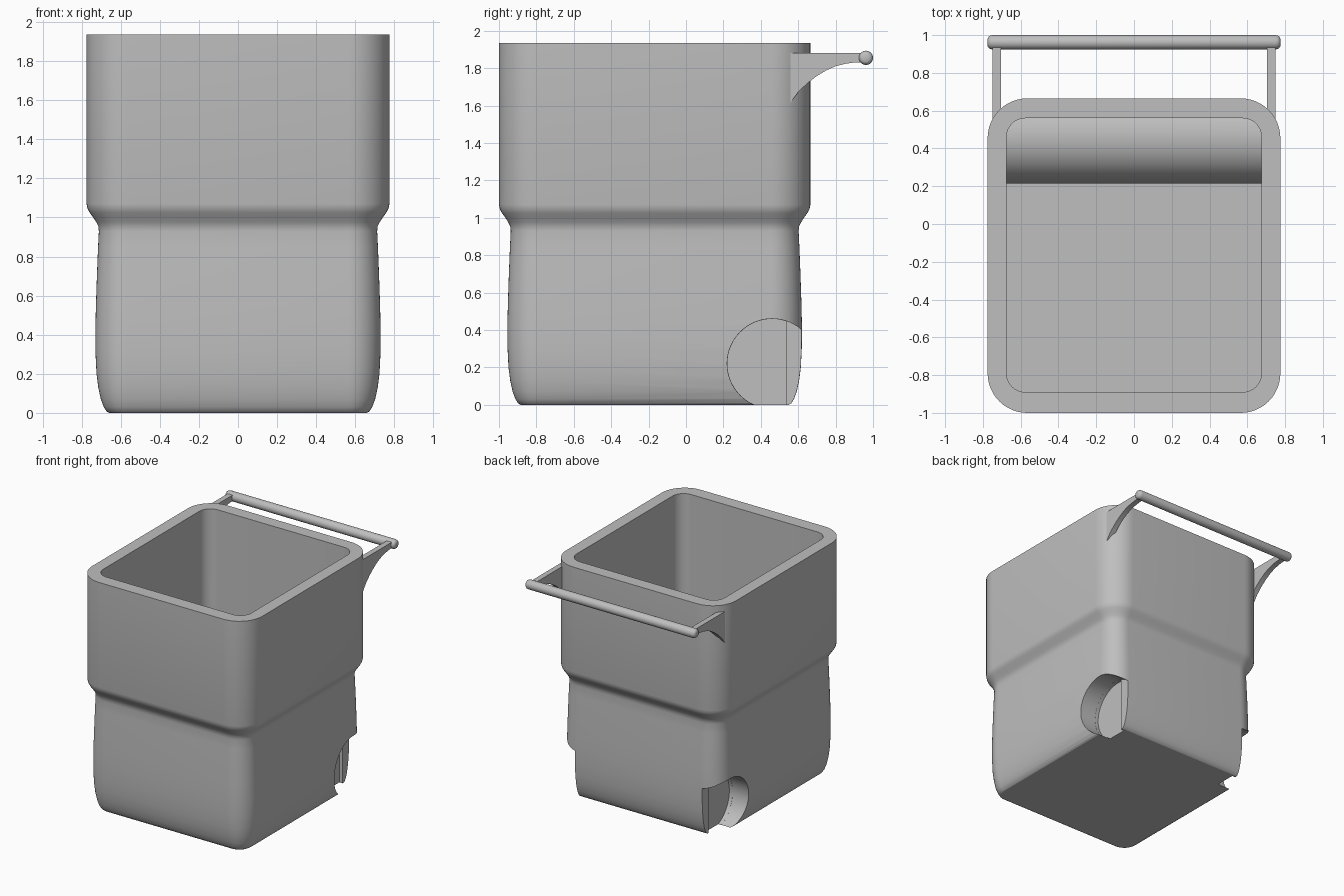
import bpy, bmesh, math

cube = bpy.data.objects.get("Cube")
if cube:
    bpy.data.objects.remove(cube)

grey = bpy.data.materials.new("plain grey")
grey.use_nodes = True
grey.diffuse_color = (0.52, 0.52, 0.52, 1)
grey.node_tree.nodes["Principled BSDF"].inputs["Base Color"].default_value = (0.52, 0.52, 0.52, 1)


def make_object(name, bm):
    bmesh.ops.recalc_face_normals(bm, faces=bm.faces[:])
    mesh = bpy.data.meshes.new(name)
    bm.to_mesh(mesh)
    bm.free()
    mesh.materials.append(grey)
    ob = bpy.data.objects.new(name, mesh)
    bpy.context.scene.collection.objects.link(ob)
    return ob


def activate(ob):
    bpy.ops.object.select_all(action='DESELECT')
    ob.select_set(True)
    bpy.context.view_layer.objects.active = ob


def smooth(ob, angle=30):
    activate(ob)
    bpy.ops.object.shade_smooth_by_angle(angle=math.radians(angle))


def combine(ob, other, operation):
    """Apply a boolean and discard the helper."""
    mod = ob.modifiers.new("join", 'BOOLEAN')
    mod.object, mod.operation, mod.solver = other, operation, 'EXACT'
    activate(ob)
    bpy.ops.object.modifier_apply(modifier=mod.name)
    bpy.data.objects.remove(other)


def rounded_rect(hx, y0, y1, r, z, steps=12):
    pts = []
    for cx, cy, start in ((hx - r, y1 - r, 0), (r - hx, y1 - r, 90),
                          (r - hx, y0 + r, 180), (hx - r, y0 + r, 270)):
        for i in range(steps + 1):
            a = math.radians(start + 90 * i / steps)
            pts.append((cx + r * math.cos(a), cy + r * math.sin(a), z))
    return pts


def loft(name, loops):
    bm = bmesh.new()
    rings = [[bm.verts.new(p) for p in loop] for loop in loops]
    n = len(rings[0])
    for a, b in zip(rings, rings[1:]):
        for i in range(n):
            j = (i + 1) % n
            bm.faces.new((a[i], a[j], b[j], b[i]))
    bm.faces.new(rings[0])
    bm.faces.new(rings[-1])
    return make_object(name, bm)


def prism(name, profile, x0, x1):
    """Extrude a y-z profile along x."""
    return loft(name, [[(x, y, z) for y, z in profile] for x in (x0, x1)])


def arc(cy, cz, r, a0, a1, steps):
    return [(cy + r * math.cos(math.radians(a0 + (a1 - a0) * i / steps)),
             cz + r * math.sin(math.radians(a0 + (a1 - a0) * i / steps)))
            for i in range(steps + 1)]


# Bin body: height and inset of the outer wall, from base to rim
wall = [(0, .115), (.008, .102), (.03, .088), (.07, .073), (.13, .06), (.2, .051),
        (.3, .046), (.42, .045), (.55, .048), (.7, .053), (.85, .059), (.93, .063),
        (.955, .06), (.975, .05), (1.0, .034), (1.025, .016), (1.045, .005),
        (1.07, 0), (1.935, 0)]
loops = [rounded_rect(.775 - d, d - 1, .665 - d, .21 - d, z) for z, d in wall]
loops += [rounded_rect(.675, -.89, .56, .1, z) for z in (1.935, .1)]
body = loft("bin_body", loops)

# Rounded wheel housing across the inside of the bin
hump_profile = [p for p in arc(.46, .22, .246, 180, 66, 24)] + [(.56, .05), (.214, .05)]
combine(body, prism("wheel_housing", hump_profile, -.68, .68), 'UNION')

# Wheel recesses, with a slightly deeper part in front of the rear post
for side in (-1, 1):
    disc = arc(.46, .22, .24, 0, 360, 64)[:-1]
    combine(body, prism("recess_cutter", disc, side * .58, side * .9), 'DIFFERENCE')
    deep = arc(.46, .22, .239, 72, 288, 40)
    deep = [(min(y, .535), z) for y, z in deep]
    combine(body, prism("deep_cutter", deep, side * .55, side * .7), 'DIFFERENCE')
smooth(body)

# Handle brackets
bracket = [(.555, 1.88), (.95, 1.88), (.95, 1.832), (.9, 1.83), (.85, 1.823), (.8, 1.81),
           (.75, 1.788), (.7, 1.758), (.65, 1.72), (.6, 1.672), (.555, 1.61)]
for name, side in (("left_bracket", 1), ("right_bracket", -1)):
    smooth(prism(name, bracket, side * .703, side * .748), 20)

# Handle bar with rounded ends
bar = [(-.775, .02), (-.77, .029), (-.762, .035), (-.75, .038)]
bar += [(-x, r) for x, r in reversed(bar)]
smooth(loft("handle_bar", [[(x, y, z) for y, z in arc(.962, 1.855, r, 0, 360, 32)[:-1]]
                           for x, r in bar]), 50)
